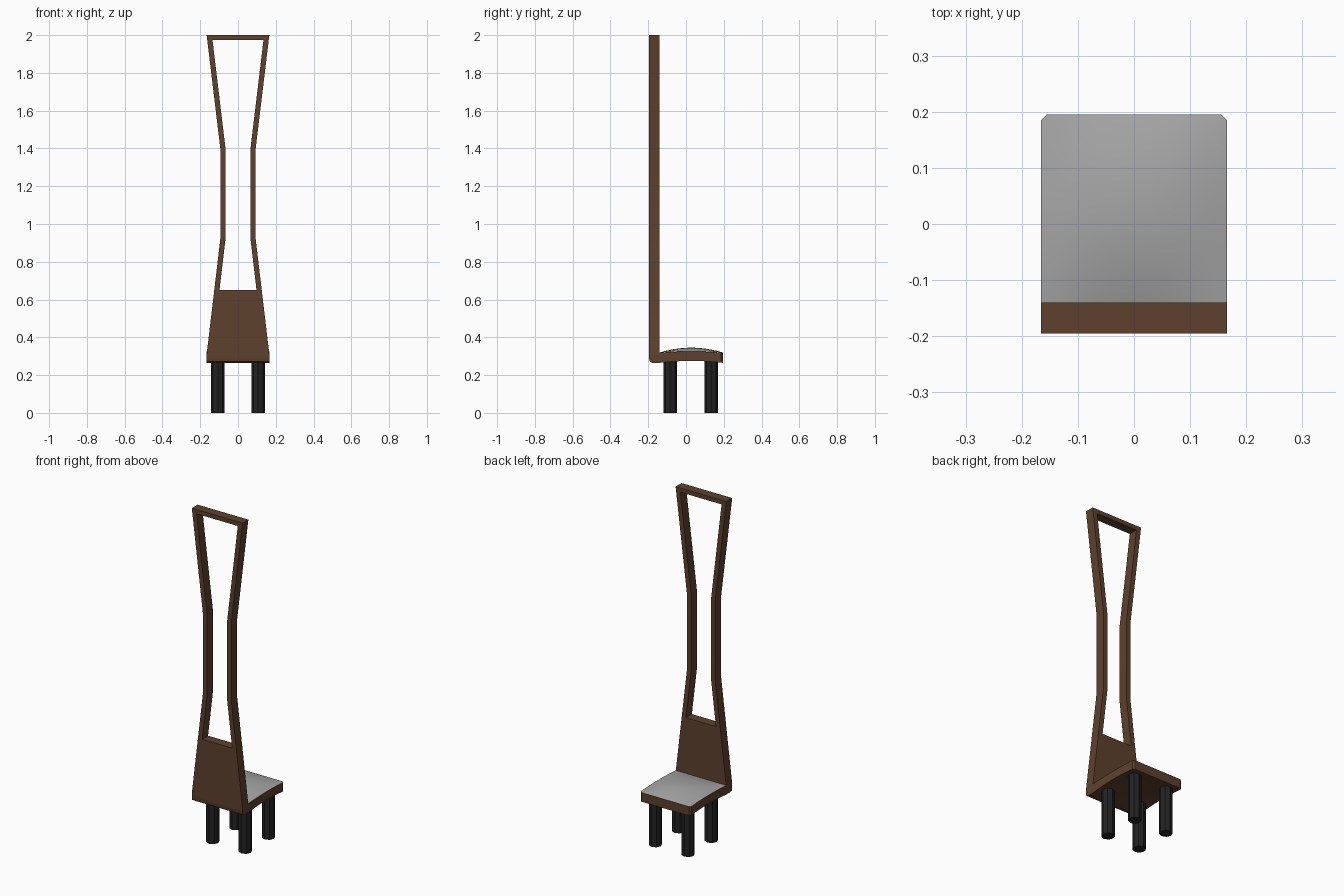
import bpy, bmesh, math

if "Cube" in bpy.data.objects:
    bpy.data.objects.remove(bpy.data.objects["Cube"])


def material(name, rgb):
    m = bpy.data.materials.new(name)
    m.diffuse_color = (*rgb, 1)
    m.use_nodes = True
    m.node_tree.nodes["Principled BSDF"].inputs["Base Color"].default_value = m.diffuse_color
    return m


WOOD = material("brown wood", (0.112, 0.053, 0.026))
GREY = material("grey fabric", (0.38, 0.38, 0.38))
BLACK = material("black", (0.016, 0.016, 0.016))


def finish(bm, name, mat):
    bmesh.ops.recalc_face_normals(bm, faces=bm.faces)
    mesh = bpy.data.meshes.new(name)
    bm.to_mesh(mesh)
    bm.free()
    mesh.materials.append(mat)
    ob = bpy.data.objects.new(name, mesh)
    bpy.context.collection.objects.link(ob)
    bpy.ops.object.select_all(action='DESELECT')
    ob.select_set(True)
    bpy.context.view_layer.objects.active = ob
    bpy.ops.object.shade_smooth_by_angle(angle=math.radians(35))
    return ob


def extrude(bm, faces, vec):
    out = bmesh.ops.extrude_face_region(bm, geom=faces)
    verts = [g for g in out["geom"] if isinstance(g, bmesh.types.BMVert)]
    bmesh.ops.translate(bm, verts=verts, vec=vec)


W, Y0, Y1, N = 0.166, -0.14, 0.195, 10
BACK, SEAM = -0.195, 0.31


def bow(y):
    t = (y - Y0) / (Y1 - Y0) * 2 - 1
    return 1 - t * t


# seat_frame: bowed side profile swept across the width
ys = [Y0 + (Y1 - Y0) * i / N for i in range(N + 1)]
profile = [(BACK, SEAM), (BACK, 0.283), (-0.191, 0.271), (-0.179, 0.265)]
profile += [(y, 0.265 + 0.01 * bow(y)) for y in ys]
profile += [(y, 0.319 + 0.006 * bow(y)) for y in reversed(ys)]
profile += [(Y0, SEAM)]
bm = bmesh.new()
extrude(bm, [bm.faces.new([bm.verts.new((-W, y, z)) for y, z in profile])], (2 * W, 0, 0))
corners = [e for e in bm.edges
           if all(v.co.y > Y1 - 0.001 for v in e.verts)
           and abs(e.verts[0].co.x - e.verts[1].co.x) < 0.001]
bmesh.ops.bevel(bm, geom=corners, offset=0.01, segments=1, affect='EDGES')
finish(bm, "seat_frame", WOOD)

# backrest: ring between outer and inner outlines, given thickness
outer = [(W, SEAM), (0.0925, 0.93), (0.0925, 1.39), (W, 2.0)]
inner = [(0.098, 0.65), (0.065, 0.93), (0.065, 1.39), (0.135, 1.975)]
bm = bmesh.new()
rings = []
for half in (outer, inner):
    loop = half + [(-x, z) for x, z in reversed(half)]
    rings.append([bm.verts.new((x, BACK, z)) for x, z in loop])
a, b = rings
faces = [bm.faces.new((a[i], a[(i + 1) % 8], b[(i + 1) % 8], b[i])) for i in range(8)]
extrude(bm, faces, (0, Y0 - BACK, 0))
finish(bm, "backrest", WOOD)

# cushion: domed pad with clipped front corners
bm = bmesh.new()
rows = []
for y in ys[:-1] + [Y1 - 0.01, Y1]:
    w = W - 0.01 if y == Y1 else W
    row = []
    for j in range(N + 1):
        u = 2 * j / N - 1
        z = 0.319 + 0.006 * bow(y) + 0.02 * bow(y) * (1 - u * u)
        row.append(bm.verts.new((u * w, y, z + 0.0005)))
    rows.append(row)
for r, s in zip(rows, rows[1:]):
    for j in range(N):
        bm.faces.new((r[j], r[j + 1], s[j + 1], s[j]))
finish(bm, "cushion", GREY)

# legs: four round posts with few sides
for side, x in (("left", -0.107), ("right", 0.107)):
    for place, y in (("rear", -0.084), ("front", 0.133)):
        bm = bmesh.new()
        bmesh.ops.create_cone(bm, cap_ends=True, segments=8, radius1=0.036,
                              radius2=0.036, depth=0.272)
        bmesh.ops.translate(bm, verts=bm.verts, vec=(x, y, 0.136))
        ob = finish(bm, f"{place}_leg_{side}", BLACK)
        bpy.ops.object.shade_smooth_by_angle(angle=math.radians(50))
